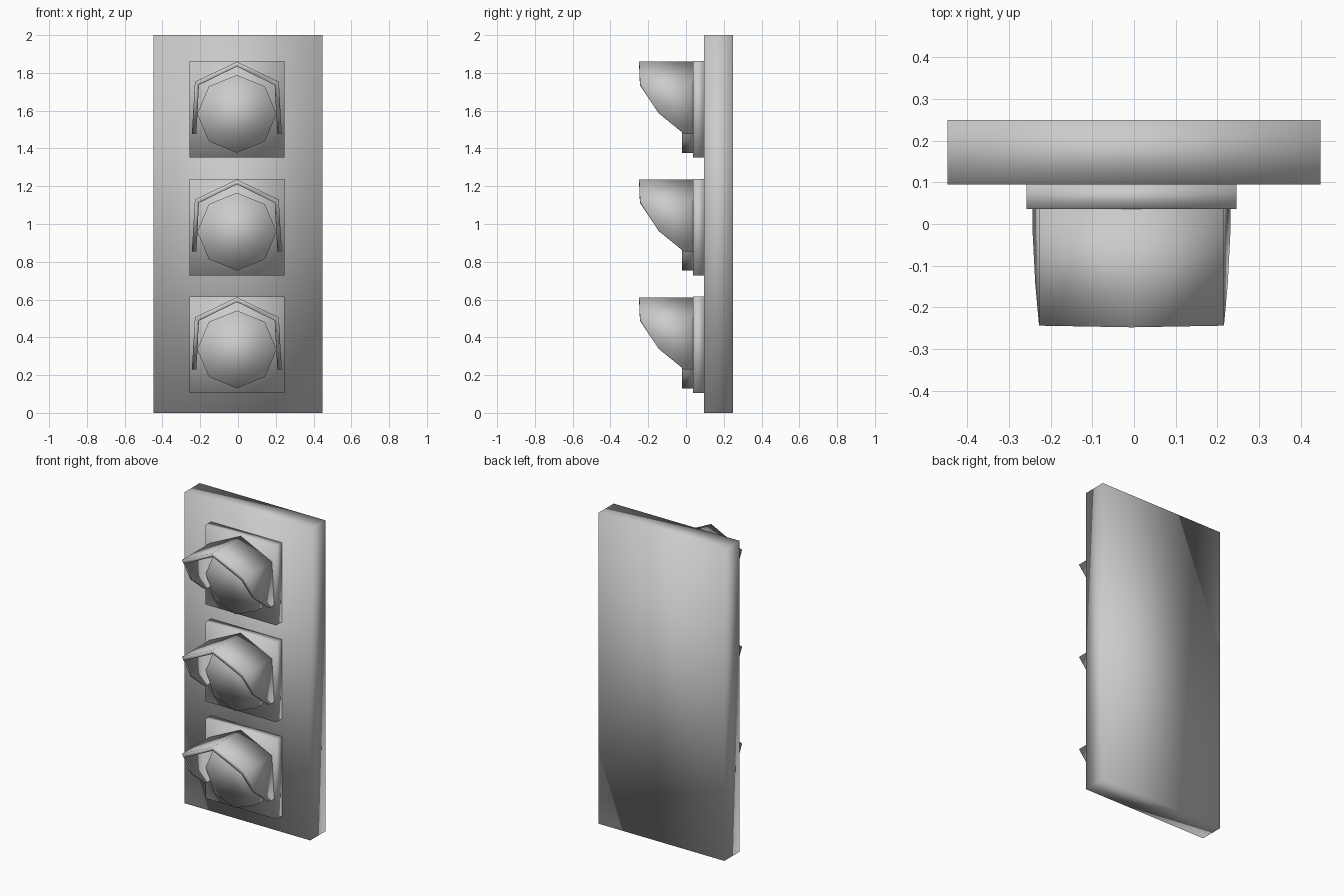
import bpy
import math

if "Cube" in bpy.data.objects:
    bpy.data.objects.remove(bpy.data.objects["Cube"])

CX = -0.006                      # lights sit very slightly off centre
CENTRES = [1.583, 0.9595, 0.336]  # lens heights


def finish(obj, name):
    obj.name = name
    for p in obj.data.polygons:
        p.use_smooth = True
    return obj


def box(name, x0, x1, y0, y1, z0, z1):
    bpy.ops.mesh.primitive_cube_add(
        size=1, location=((x0 + x1) / 2, (y0 + y1) / 2, (z0 + z1) / 2))
    o = bpy.context.object
    o.scale = (x1 - x0, y1 - y0, z1 - z0)
    bpy.ops.object.transform_apply(location=False, rotation=False, scale=True)
    return finish(o, name)


def lens(name, z):
    # octagonal disc with a corner pointing up
    bpy.ops.mesh.primitive_cylinder_add(
        vertices=8, radius=0.21, depth=0.065, location=(CX, 0.0125, z),
        rotation=(math.pi / 2, 0, 0))
    o = bpy.context.object
    o.scale = (1, 0.98, 1)
    return finish(o, name)


def visor(name, z):
    # ridge, then one side: shoulder, mid cut, lower tip
    front, back = -0.248, 0.036
    ridge = [(0, front, 0.276), (0, back, 0.276)]
    side = [(0.222, front + 0.004, 0.17), (0.231, -0.145, 0.005),
            (0.238, -0.01, -0.105), (0.238, back, -0.105), (0.222, back, 0.17)]
    verts = ridge + side + [(-x, y, h) for x, y, h in side]
    right = [(0, 2, 6, 1), (2, 3, 4, 5, 6)]
    left = [tuple(i + 5 if i > 1 else i for i in reversed(f)) for f in right]
    me = bpy.data.meshes.new(name)
    me.from_pydata(verts, [], right + left)
    o = bpy.data.objects.new(name, me)
    o.location = (CX, 0, z)
    bpy.context.collection.objects.link(o)
    mod = o.modifiers.new("thickness", 'SOLIDIFY')
    mod.thickness = 0.023
    mod.offset = -1
    mod.use_even_offset = True
    return finish(o, name)


# backing panel
box("back_panel", -0.448, 0.448, 0.095, 0.25, 0, 2)

# three signal lights: square plate, lens and hood
for label, z in zip(("top", "middle", "bottom"), CENTRES):
    box(label + "_plate", CX - 0.252, CX + 0.252, 0.036, 0.096, z - 0.231, z + 0.279)
    lens(label + "_lens", z)
    visor(label + "_visor", z)
